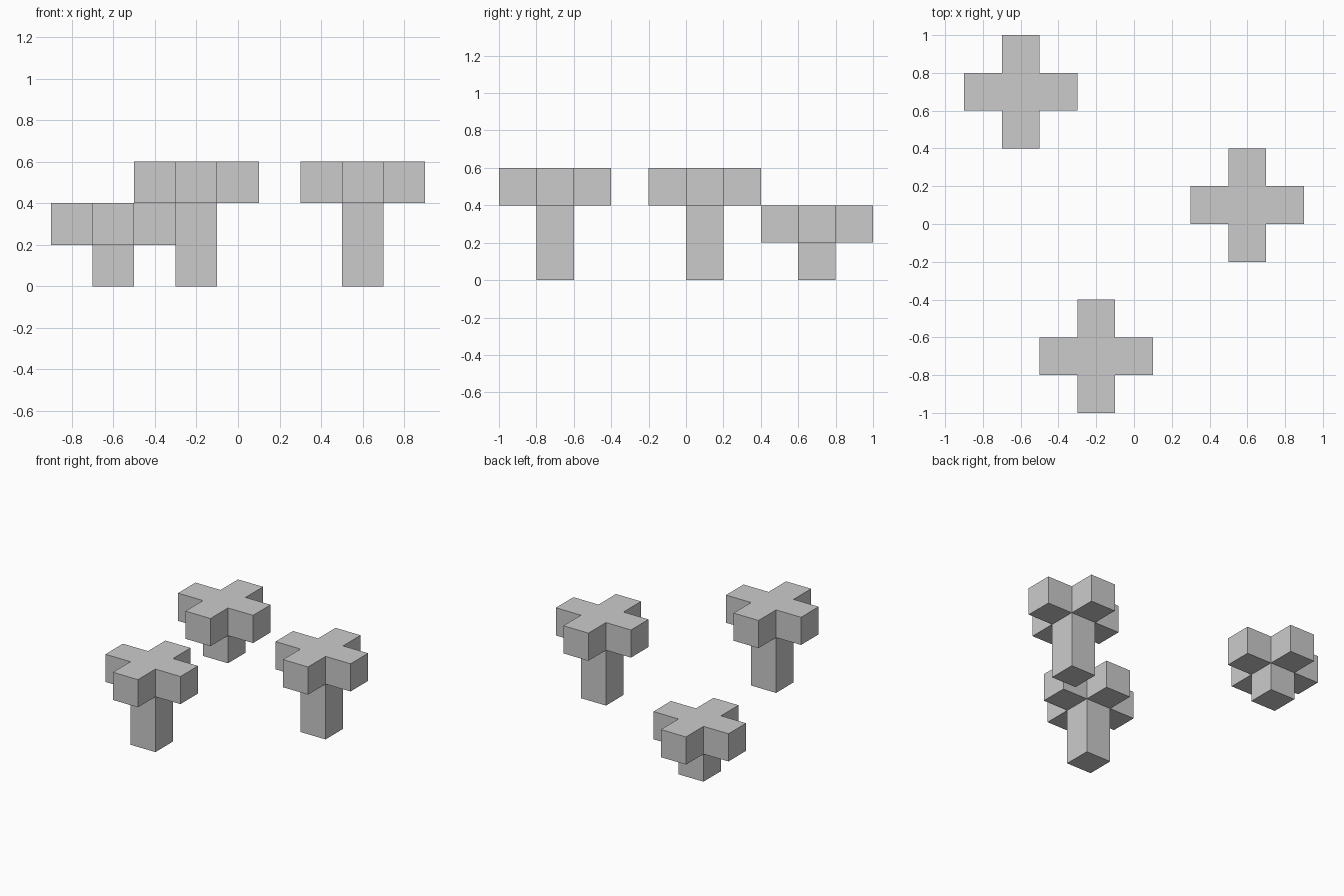
import bpy
import bmesh

if "Cube" in bpy.data.objects:
    bpy.data.objects.remove(bpy.data.objects["Cube"])

U = 0.2  # block size


def prism(name, outline, x, y, z, height):
    """Extrude a flat outline upwards from height z."""
    bm = bmesh.new()
    face = bm.faces.new([bm.verts.new((px, py, 0)) for px, py in outline])
    top = bmesh.ops.extrude_face_region(bm, geom=[face], use_keep_orig=True)["geom"]
    verts = [g for g in top if isinstance(g, bmesh.types.BMVert)]
    bmesh.ops.translate(bm, verts=verts, vec=(0, 0, height))
    bmesh.ops.recalc_face_normals(bm, faces=bm.faces)
    mesh = bpy.data.meshes.new(name)
    bm.to_mesh(mesh)
    bm.free()
    obj = bpy.data.objects.new(name, mesh)
    obj.location = (x, y, z)
    bpy.context.collection.objects.link(obj)
    return obj


# Outlines: square trunk and cross-shaped crown, by quarter turns
a, b = U / 2, U * 1.5
square, cross = [], []
for c, s in ((1, 0), (0, 1), (-1, 0), (0, -1)):
    def turn(p):
        return (p[0] * c - p[1] * s, p[0] * s + p[1] * c)
    square.append(turn((a, a)))
    cross += [turn(p) for p in ((b, -a), (b, a), (a, a))]

# Three trees: name, x, y, trunk height
for name, x, y, h in (("short_tree", -0.6, 0.7, U),
                      ("right_tree", 0.6, 0.1, 2 * U),
                      ("front_tree", -0.2, -0.7, 2 * U)):
    prism(name + "_trunk", square, x, y, 0, h)
    prism(name + "_crown", cross, x, y, h, U)
